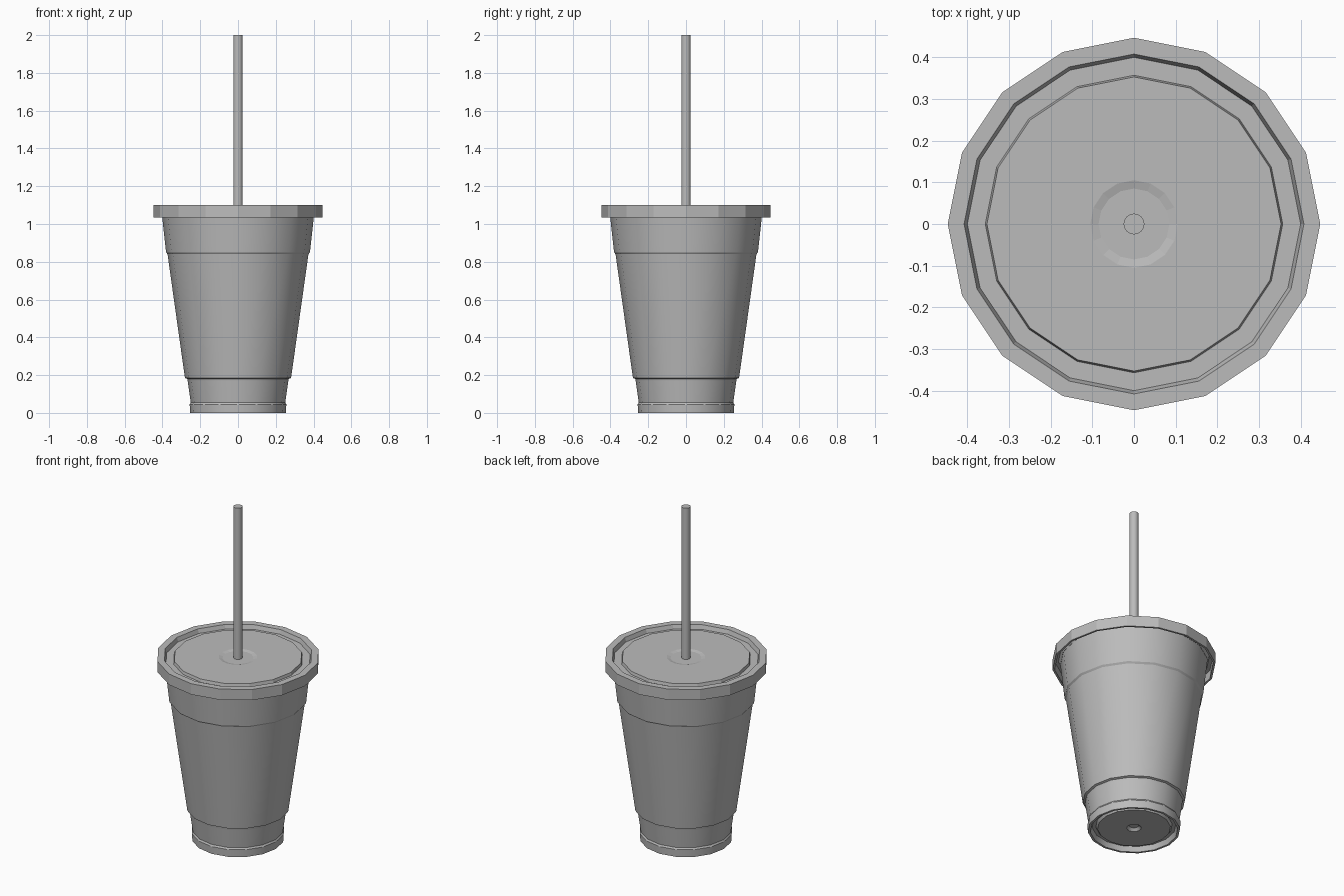
import bpy
import bmesh
import math

cube = bpy.data.objects.get("Cube")
if cube:
    bpy.data.objects.remove(cube, do_unlink=True)

grey = bpy.data.materials.new("plain grey")
grey.use_nodes = True
colour = (0.5, 0.5, 0.5, 1)
grey.diffuse_color = colour
grey.node_tree.nodes["Principled BSDF"].inputs["Base Color"].default_value = colour


def lathe(name, profile, sides, smooth_angle=None):
    """Turn a closed (radius, height) outline around z; radius 0 is a pole."""
    bm = bmesh.new()
    rings = []
    for r, z in profile:
        if r == 0:
            rings.append([bm.verts.new((0, 0, z))] * sides)
        else:
            steps = [2 * math.pi * i / sides for i in range(sides)]
            rings.append([bm.verts.new((r * math.cos(a), r * math.sin(a), z)) for a in steps])
    for low, high in zip(rings, rings[1:]):
        for i in range(sides):
            j = (i + 1) % sides
            corners = dict.fromkeys((low[i], low[j], high[j], high[i]))
            bm.faces.new(list(corners))
    bmesh.ops.recalc_face_normals(bm, faces=bm.faces)
    mesh = bpy.data.meshes.new(name)
    bm.to_mesh(mesh)
    bm.free()
    mesh.materials.append(grey)
    obj = bpy.data.objects.new(name, mesh)
    bpy.context.collection.objects.link(obj)
    if smooth_angle:
        bpy.ops.object.select_all(action='DESELECT')
        obj.select_set(True)
        bpy.context.view_layer.objects.active = obj
        bpy.ops.object.shade_smooth_by_angle(angle=math.radians(smooth_angle))
    return obj


# Cup: recessed base with a centre dimple, stepped outer wall, thin inner wall
base = [(0, 0.03), (0.025, 0.03), (0.04, 0.015), (0.2, 0.015),
        (0.21, 0.03), (0.23, 0.03), (0.24, 0)]
outer = [(0.253, 0), (0.256, 0.045), (0.25, 0.055), (0.268, 0.18),
         (0.281, 0.185), (0.373, 0.84), (0.381, 0.85), (0.405, 1.07)]
inner = [(0.39, 1.07), (0.362, 0.84), (0.27, 0.185), (0.24, 0.05), (0, 0.05)]
lathe("cup", base + outer + inner, 16, 30)

# Lid: overhanging skirt, sunken ring and raised centre panel with a shallow dish
top = [(0, 1.087), (0.085, 1.087), (0.105, 1.092), (0.353, 1.092), (0.357, 1.075),
       (0.4, 1.075), (0.408, 1.1), (0.447, 1.1)]
underside = [(0.447, 1.035), (0.435, 1.035), (0.435, 1.085), (0.415, 1.085),
             (0.405, 1.06), (0, 1.06)]
lathe("lid", top + underside, 16)

# Straw: runs through the lid to the bottom of the cup
lathe("straw", [(0, 0.06), (0.025, 0.06), (0.025, 2), (0, 2)], 16, 40)
